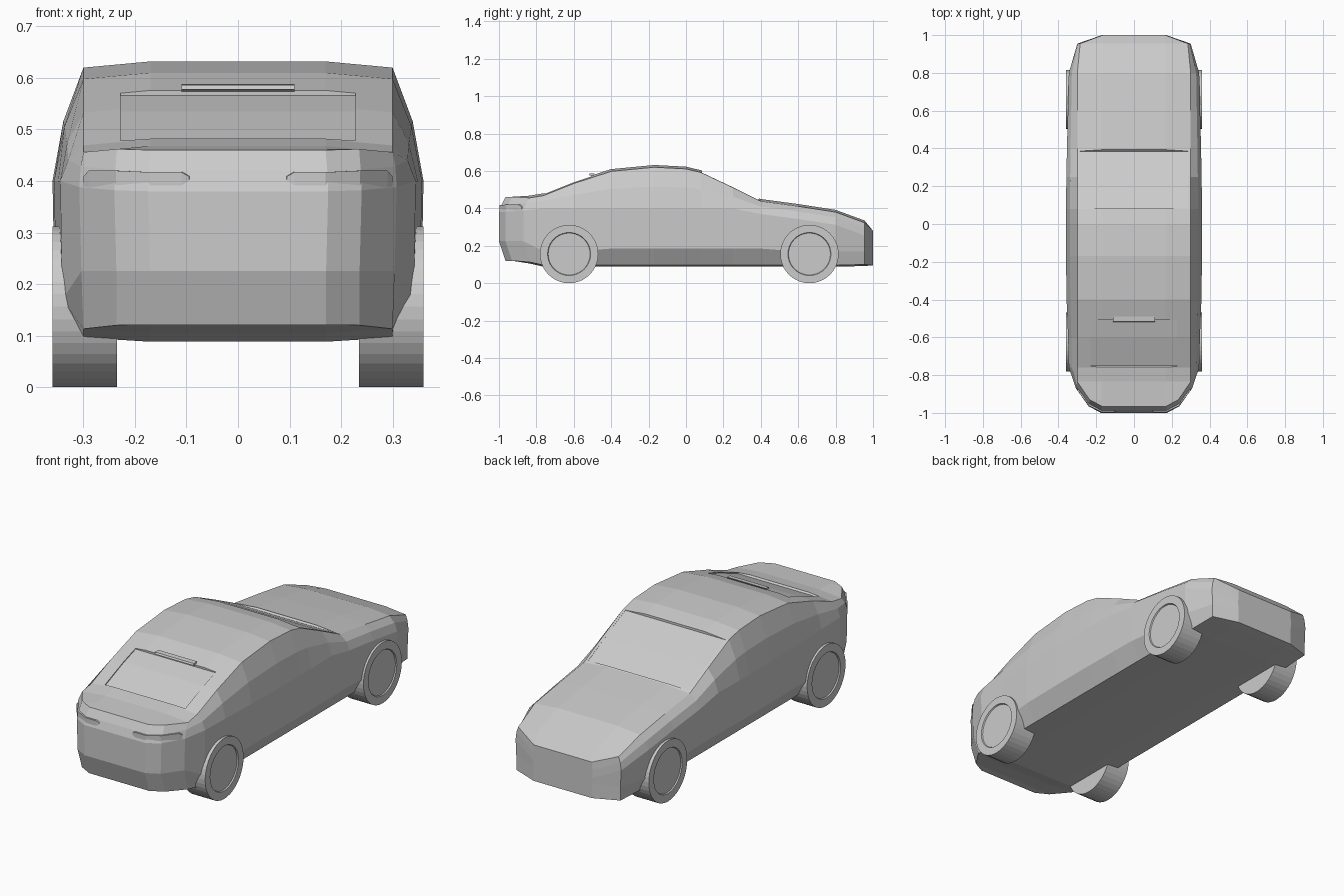
import bpy, bmesh, math
from mathutils import Matrix, Vector

cube = bpy.data.objects.get("Cube")
if cube:
    bpy.data.objects.remove(cube, do_unlink=True)

grey = bpy.data.materials.new("plain_grey")
grey.use_nodes = True
grey.diffuse_color = (0.6, 0.6, 0.6, 1)
grey.node_tree.nodes["Principled BSDF"].inputs["Base Color"].default_value = (0.6, 0.6, 0.6, 1)


def add_object(name, bm):
    bmesh.ops.recalc_face_normals(bm, faces=bm.faces)
    mesh = bpy.data.meshes.new(name)
    bm.to_mesh(mesh)
    bm.free()
    mesh.materials.append(grey)
    obj = bpy.data.objects.new(name, mesh)
    bpy.context.collection.objects.link(obj)
    return obj


def prism(name, outline, half_width):
    """Side outline of (y, z) points stretched across the car."""
    bm = bmesh.new()
    face = bm.faces.new([bm.verts.new((-half_width, y, z)) for y, z in outline])
    moved = bmesh.ops.extrude_face_region(bm, geom=[face])["geom"]
    bmesh.ops.translate(bm, vec=(2 * half_width, 0, 0),
                        verts=[v for v in moved if isinstance(v, bmesh.types.BMVert)])
    return add_object(name, bm)


# Body stations: y, roof height, roof half width, widest half width, floor height
STATIONS = [
    (-1.0, .46, .17, .175, .12), (-.965, .462, .235, .24, .12),
    (-.87, .468, .3, .308, .105), (-.76, .481, .3, .345, .088),
    (-.6, .545, .3, .349, .088), (-.4, .61, .3, .357, .088),
    (-.17, .632, .3, .36, .088), (0, .623, .3, .36, .088),
    (.08, .604, .3, .36, .088), (.25, .524, .3, .358, .088),
    (.4, .45, .3, .355, .088), (.6, .423, .3, .35, .088),
    (.8, .392, .3, .345, .088), (.955, .335, .285, .3, .092),
    (1.0, .28, .165, .17, .095)]


def section(y, top, roof, wide, floor):
    """Right half of one cross-section, from roof to floor."""
    inner = min(.17, roof * .94)
    belt = min(.4, top - .08)
    tail = y < -.86
    sill = .225 if tail else .185 - .015 * (abs(y) > .4)
    edge = .012 * (roof > .25)
    back = .035 if tail else 0
    shoulder = (belt + top) / 2
    return [(inner, y + back, top), (roof, y + back, top - edge),
            (roof + (wide - roof) * .65, y + back * .4, shoulder),
            (wide, y, belt), (wide - .004, y, sill),
            (min(.3, wide - .004), y + back, floor + .008 * (roof > .25)),
            (inner, y + back, floor)]


# Body shell
bm = bmesh.new()
rings = []
for station in STATIONS:
    half = section(*station)
    loop = half + [(-x, y, z) for x, y, z in reversed(half)]
    rings.append([bm.verts.new(p) for p in loop])
count = len(rings[0])
for a, b in zip(rings, rings[1:]):
    for i in range(count):
        j = (i + 1) % count
        bm.faces.new((a[i], a[j], b[j], b[i]))
for ring in (rings[0], rings[-1]):
    for i in range(count // 2 - 1):
        bm.faces.new((ring[i], ring[i + 1], ring[-2 - i], ring[-1 - i]))
body = add_object("body", bm)

# Recessed windscreen and rear window
windscreen = prism("windscreen_cutter", [(.085, .7), (.085, .59), (.25, .513),
                                         (.385, .445), (.4, .46), (.4, .7)], .285)
rear_window = prism("rear_window_cutter", [(-.51, .7), (-.505, .566), (-.6, .535),
                                           (-.75, .474), (-.765, .49), (-.765, .7)], .228)
for cutter in (windscreen, rear_window):
    cutter.hide_render = True
    cutter.hide_viewport = True
    cut = body.modifiers.new(cutter.name, "BOOLEAN")
    cut.operation = "DIFFERENCE"
    cut.solver = "EXACT"
    cut.object = cutter

# Small lip above the rear window
prism("rear_window_lip", [(-.5, .572), (-.52, .578), (-.515, .586), (-.49, .588)], .11)

# Lamps wrapped around the tail corners
PATH = [(.095, -.993), (.11, -.996), (.17, -.996), (.237, -.963), (.29, -.895), (.3, -.88)]
for side, name in ((1, "left_lamp"), (-1, "right_lamp")):
    bm = bmesh.new()
    columns = []
    for i, (x, y) in enumerate(PATH):
        tall = .012 if i in (0, len(PATH) - 1) else .02 + .003 * (i > 2)
        columns.append([bm.verts.new((side * (x + dx), y + dy, .397 + dz * tall))
                        for dx, dy, dz in ((0, 0, -1), (0, 0, 1), (-.01, .03, 1), (-.01, .03, -1))])
    for a, b in zip(columns, columns[1:]):
        for i in range(4):
            j = (i + 1) % 4
            bm.faces.new((a[i], a[j], b[j], b[i]))
    bm.faces.new(columns[0])
    bm.faces.new(columns[-1])
    add_object(name, bm)

# Wheels with a recessed hub on the outer face
RADIUS, OUTER, INNER = .156, .36, .235
for end, y in (("front", -.625), ("back", .66)):
    for side, label in ((1, "left"), (-1, "right")):
        bm = bmesh.new()
        place = Matrix.Translation((side * (OUTER + INNER) / 2, y, RADIUS))
        bmesh.ops.create_cone(bm, cap_ends=True, segments=40, radius1=RADIUS, radius2=RADIUS,
                              depth=OUTER - INNER,
                              matrix=place @ Matrix.Rotation(math.pi / 2, 4, "Y"))
        cap = max(bm.faces, key=lambda f: side * f.calc_center_median().x)
        bmesh.ops.inset_region(bm, faces=[cap], thickness=RADIUS - .115)
        bmesh.ops.inset_region(bm, faces=[cap], thickness=.003, depth=-.006)
        add_object(f"{end}_{label}_wheel", bm)
